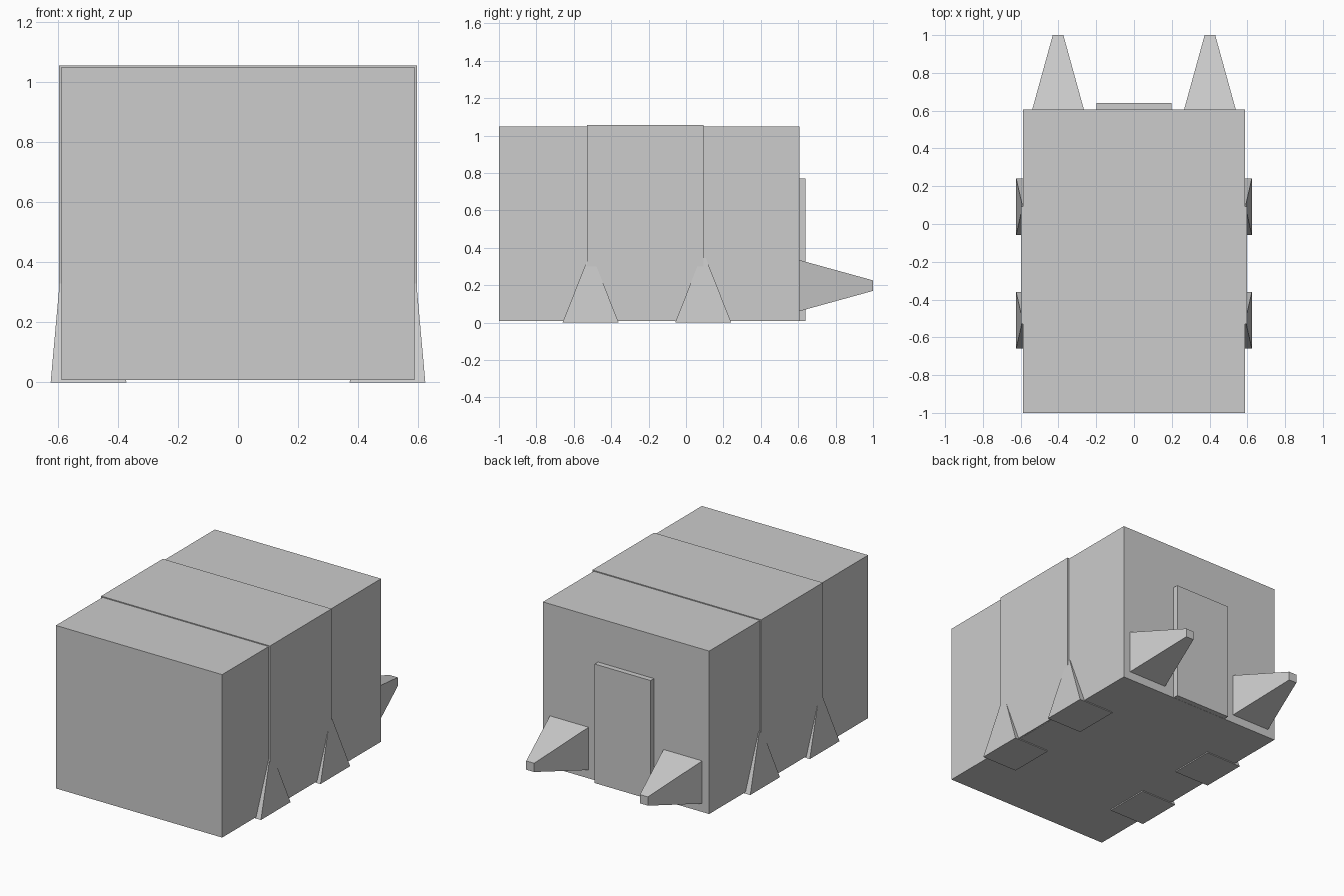
import bpy
from mathutils import Matrix, Vector

cube = bpy.data.objects.get("Cube")
if cube:
    bpy.data.objects.remove(cube, do_unlink=True)

GREY = (0.604, 0.604, 0.604, 1)
grey = bpy.data.materials.new("plain_grey")
grey.use_nodes = True
grey.diffuse_color = GREY
grey.node_tree.nodes["Principled BSDF"].inputs["Base Color"].default_value = GREY


def frustum(name, base, top, height, matrix):
    """Solid between two rectangles (half width, half depth), rising along local z."""
    verts = [(sx * hx, sy * hy, z)
             for (hx, hy), z in ((base, 0), (top, height))
             for sx, sy in ((-1, -1), (1, -1), (1, 1), (-1, 1))]
    sides = [(i, (i + 1) % 4, (i + 1) % 4 + 4, i + 4) for i in range(4)]
    mesh = bpy.data.meshes.new(name)
    mesh.from_pydata(verts, [], [(3, 2, 1, 0), (4, 5, 6, 7)] + sides)
    mesh.materials.append(grey)
    obj = bpy.data.objects.new(name, mesh)
    obj.matrix_world = matrix
    bpy.context.collection.objects.link(obj)
    return obj


def box(name, half_x, y0, y1, z0, z1):
    half = (half_x, (y1 - y0) / 2)
    return frustum(name, half, half, z1 - z0,
                   Matrix.Translation((0, (y0 + y1) / 2, z0)))


# Main hull, raised middle band and rear door
box("hull", 0.588, -1.0, 0.606, 0.008, 1.05)
box("middle_band", 0.597, -0.53, 0.093, 0.009, 1.056)
box("rear_door", 0.198, 0.59, 0.64, 0.009, 0.77)

to_back = Matrix.Rotation(-1.570796, 4, "X")
for side, sx in (("left", 1), ("right", -1)):
    # Tapered feet under the hull edges
    for place, y in (("front", -0.51), ("rear", 0.092)):
        frustum(f"{place}_{side}_foot", (0.126, 0.15), (0.095, 0.014), 0.345,
                Matrix.Translation((sx * 0.498, y, 0)))
    # Tapered thrusters on the back
    frustum(f"{side}_thruster", (0.137, 0.137), (0.028, 0.028), 0.395,
            Matrix.Translation(Vector((sx * 0.402, 0.605, 0.198))) @ to_back)
